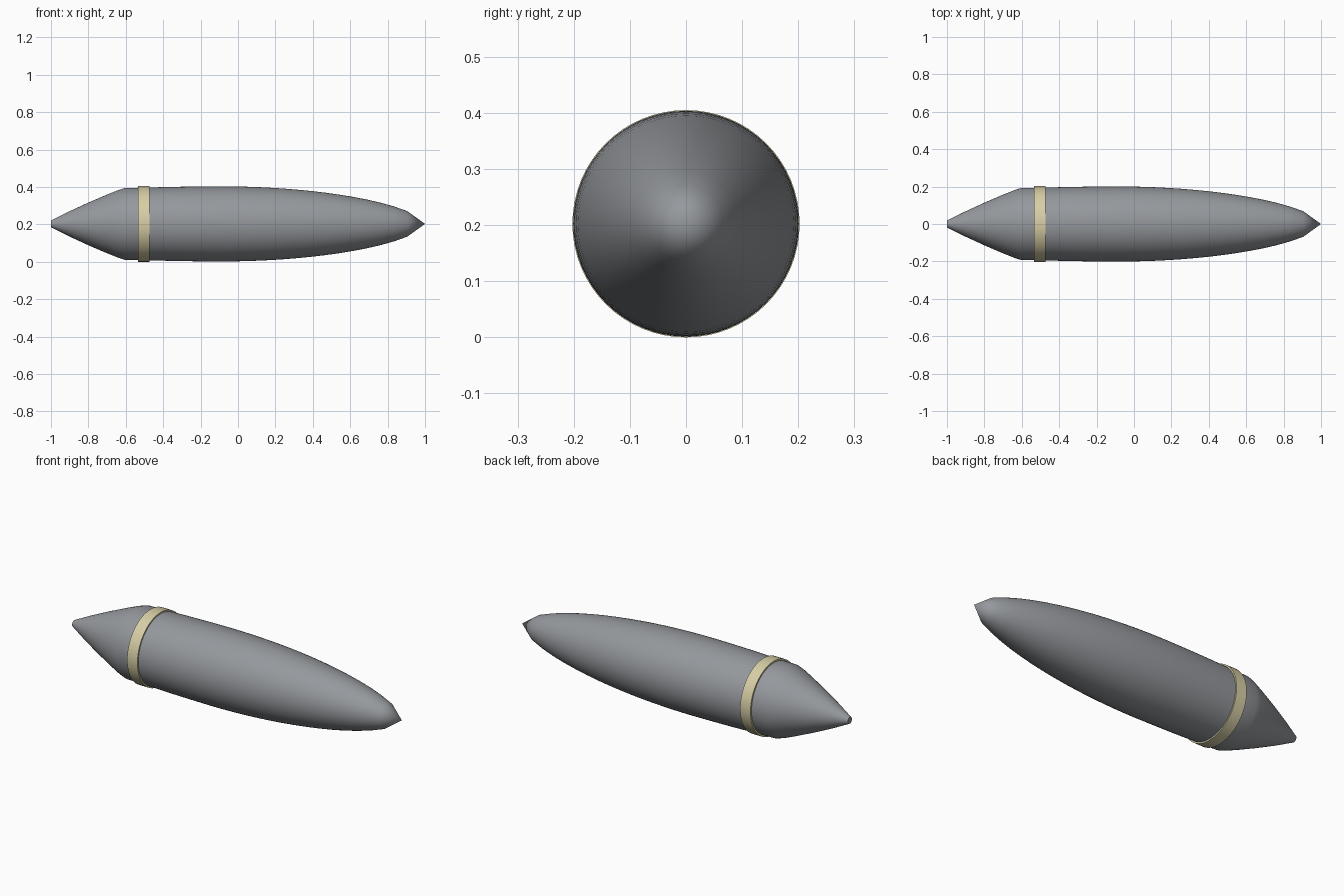
import bpy, bmesh, math

if "Cube" in bpy.data.objects:
    bpy.data.objects.remove(bpy.data.objects["Cube"])

AXIS_Z = 0.2025   # height of the long axis
SIDES = 64


def material(name, rgb):
    m = bpy.data.materials.new(name)
    m.diffuse_color = (*rgb, 1.0)
    m.use_nodes = True
    m.node_tree.nodes["Principled BSDF"].inputs["Base Color"].default_value = m.diffuse_color
    return m


def lathe(name, profile, mat, closed=False):
    """Revolve (x, radius) points around the long axis."""
    bm = bmesh.new()
    rings = []
    for x, r in profile:
        if r < 1e-6:
            rings.append([bm.verts.new((x, 0, AXIS_Z))] * SIDES)
            continue
        angles = [2 * math.pi * i / SIDES for i in range(SIDES)]
        rings.append([bm.verts.new((x, r * math.cos(a), AXIS_Z + r * math.sin(a)))
                      for a in angles])
    pairs = list(zip(rings, rings[1:]))
    if closed:
        pairs.append((rings[-1], rings[0]))
    for a, b in pairs:
        for i in range(SIDES):
            j = (i + 1) % SIDES
            corners = list(dict.fromkeys((a[i], a[j], b[j], b[i])))
            if len(corners) > 2:
                bm.faces.new(corners)
    bmesh.ops.recalc_face_normals(bm, faces=bm.faces)
    me = bpy.data.meshes.new(name)
    bm.to_mesh(me)
    bm.free()
    me.materials.append(mat)
    ob = bpy.data.objects.new(name, me)
    bpy.context.collection.objects.link(ob)
    bpy.ops.object.select_all(action='DESELECT')
    ob.select_set(True)
    bpy.context.view_layer.objects.active = ob
    bpy.ops.object.shade_smooth_by_angle(angle=math.radians(40))
    return ob


steel = material("steel_grey", (0.30, 0.315, 0.335))
brass = material("pale_brass", (0.68, 0.62, 0.38))

# Body: tapered tail, near-straight middle, curved nose with a short pointed tip
profile = [(-1, 0), (-1, 0.018), (-0.9, 0.068), (-0.8, 0.114), (-0.7, 0.157),
           (-0.64, 0.181), (-0.605, 0.192), (-0.5, 0.194), (-0.35, 0.198),
           (-0.22, 0.2)]
for i in range(15):
    x = -0.1 + i * 1.005 / 14
    profile.append((x, 0.201 * (1 - ((x + 0.1) / 1.1) ** 2) ** 0.6))
profile.append((1, 0))
lathe("shell_body", profile, steel)

# Thin raised band around the rear of the body
lathe("driving_band", [(-0.535, 0.19), (-0.535, 0.2025),
                       (-0.472, 0.2025), (-0.472, 0.19)], brass, closed=True)
